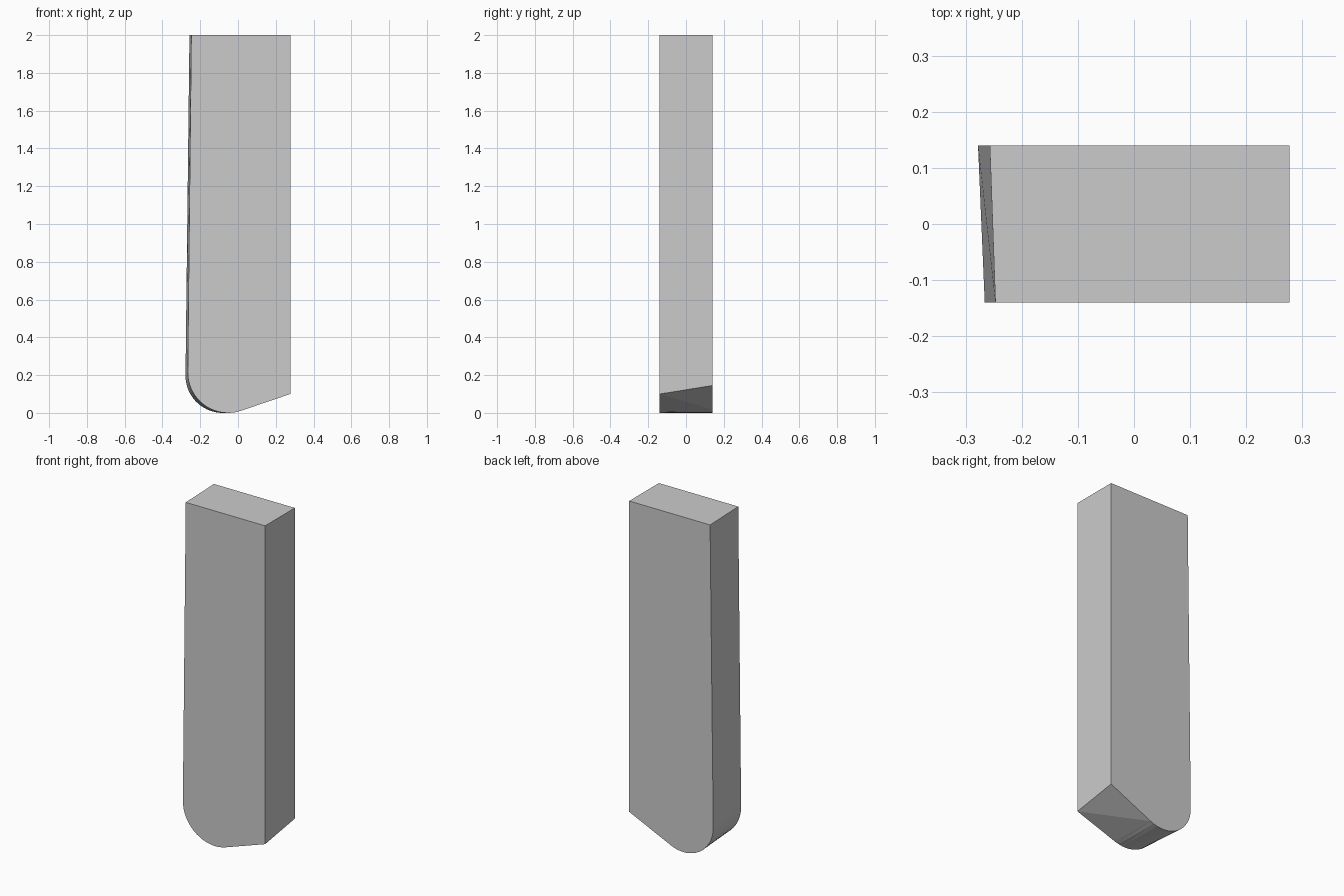
import bpy, bmesh, math

if "Cube" in bpy.data.objects:
    bpy.data.objects.remove(bpy.data.objects["Cube"])

SEG = 16
RIGHT, TOP, HALF = 0.277, 2.0, 0.14


def blade_profile(bm, y, top_left, left, radius, slope, right_z):
    """Top corners, rounded lower-left nose, then a straight sloping foot."""
    cx, cz = left + radius, radius
    end = 1.5 * math.pi + math.atan(slope)
    pts = [(RIGHT, TOP), (top_left, TOP)]
    for i in range(SEG + 1):
        a = math.pi + (end - math.pi) * i / SEG
        pts.append((cx + radius * math.cos(a), cz + radius * math.sin(a)))
    pts.append((RIGHT, right_z))
    return [bm.verts.new((x, y, z)) for x, z in pts]


# tapered bar lofted between the front and back profiles
bm = bmesh.new()
front = blade_profile(bm, -HALF, -0.247, -0.266, 0.2136, 0.34, 0.10)
back = blade_profile(bm, HALF, -0.257, -0.278, 0.197, 0.46, 0.145)
bm.faces.new(front)
bm.faces.new(back[::-1])
n = len(front)
for i in range(n):
    j = (i + 1) % n
    if i == n - 2:
        # twisted foot, split from the front corner to the back tangent point
        bm.faces.new((front[i], back[i], front[j]))
        bm.faces.new((back[i], back[j], front[j]))
    elif 0 < i < n - 2:
        bm.faces.new((front[i], back[i], back[j]))
        bm.faces.new((front[i], back[j], front[j]))
    else:
        bm.faces.new((front[i], back[i], back[j], front[j]))
bmesh.ops.recalc_face_normals(bm, faces=bm.faces)

mesh = bpy.data.meshes.new("rounded_bar")
bm.to_mesh(mesh)
bm.free()
bar = bpy.data.objects.new("rounded_bar", mesh)
bpy.context.collection.objects.link(bar)
